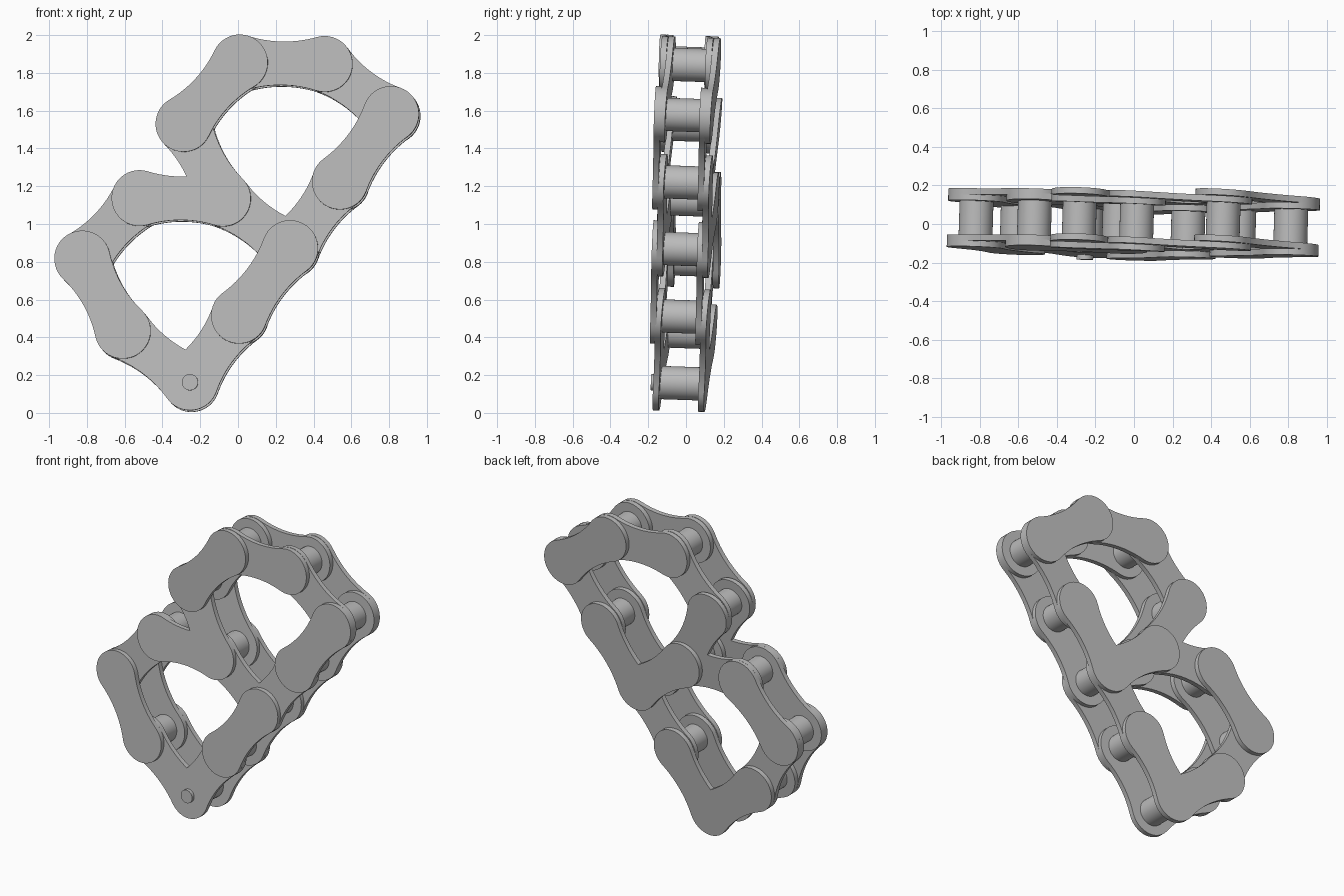
import bpy, bmesh, math
from mathutils import Vector, Matrix

if "Cube" in bpy.data.objects:
    bpy.data.objects.remove(bpy.data.objects["Cube"])

steel = bpy.data.materials.new("grey steel")
steel.use_nodes = True
steel.diffuse_color = (0.5, 0.5, 0.5, 1)
steel.node_tree.nodes["Principled BSDF"].inputs["Base Color"].default_value = (0.5, 0.5, 0.5, 1)

END_R, WAIST, THICK = 0.148, 0.115, 0.032
ROLLER_R, PIN_R = 0.088, 0.043
AXIS = Vector((0.03, 1, -0.035))          # slightly leaning pin direction
INNER, MID, OUTER = 0.104, 0.12, 0.136    # plate layers, measured from the centre

# Joint centres (x, depth, z), walking round the outline
JOINTS = [Vector(p) for p in (
    (-0.25, -0.027, 0.157), (0.01, -0.032, 0.51), (0.28, -0.025, 0.867),
    (0.544, -0.02, 1.22), (0.814, -0.013, 1.577), (0.463, 0.022, 1.842),
    (0.014, 0.015, 1.85), (-0.284, 0.025, 1.525), (-0.076, 0.012, 1.13),
    (-0.517, 0.028, 1.132), (-0.82, 0.028, 0.812), (-0.606, 0.0, 0.43))]


def finish(name, bm):
    bmesh.ops.recalc_face_normals(bm, faces=bm.faces)
    mesh = bpy.data.meshes.new(name)
    bm.to_mesh(mesh)
    bm.free()
    mesh.materials.append(steel)
    obj = bpy.data.objects.new(name, mesh)
    bpy.context.collection.objects.link(obj)
    bpy.ops.object.select_all(action="DESELECT")
    obj.select_set(True)
    bpy.context.view_layer.objects.active = obj
    bpy.ops.object.shade_smooth_by_angle(angle=math.radians(35))


def arc(start, end, n):
    return [start + (end - start) * i / n for i in range(n + 1)]


def link_outline(a, b):
    """Waisted link outline between two joints, flat in x and z."""
    u = Vector((b.x - a.x, 0, b.z - a.z))
    half = u.length / 2
    u.normalize()
    v = Vector((-u.z, 0, u.x))
    big = (half ** 2 + WAIST ** 2 - END_R ** 2) / (2 * (END_R - WAIST))
    th = math.asin(half / (END_R + big))
    pts = [(big * math.sin(t), WAIST + big - big * math.cos(t)) for t in arc(-th, th, 12)]
    q = math.pi / 2 + th
    pts += [(half + END_R * math.cos(t), END_R * math.sin(t)) for t in arc(q, -q, 26)[1:-1]]
    pts += [(-x, -y) for x, y in pts]
    mid = Vector(((a.x + b.x) / 2, 0, (a.z + b.z) / 2))
    return [mid + u * x + v * y for x, y in pts]


def plate(name, side, joints, layers):
    """Straight plate over two joints, or a bent one over three."""
    c = [JOINTS[j] + AXIS * side * d for j, d in zip(joints, layers)]
    bm = bmesh.new()
    corner = c[1]
    for i in range(len(c) - 1):
        face = bm.faces.new([bm.verts.new(p) for p in link_outline(c[i], c[i + 1])])
        if len(c) == 3:
            # trim each arm at the mitre so the two join cleanly
            arms = [(p - corner) * Vector((1, 0, 1)).length for p in (c[0], c[2])]
            arms = [Vector((p.x, 0, p.z)).normalized() for p in arms]
            keep = (arms[i] - arms[1 - i]).normalized()
            bmesh.ops.bisect_plane(
                bm, geom=list(face.verts) + list(face.edges) + [face],
                plane_co=(corner.x, 0, corner.z), plane_no=keep, clear_inner=True)
    bmesh.ops.remove_doubles(bm, verts=bm.verts, dist=0.0005)
    # lay the flat outline on the plane through the joints
    if len(c) == 2:
        d = c[1] - c[0]
        px, pz = -d.z, d.x
        c.append(c[0] + Vector((px, -AXIS.x * px - AXIS.z * pz, pz)))
    n = (c[1] - c[0]).cross(c[2] - c[0])
    for v in bm.verts:
        v.co.y = c[0].y - (n.x * (v.co.x - c[0].x) + n.z * (v.co.z - c[0].z)) / n.y
        v.co -= AXIS * THICK / 2
    ext = bmesh.ops.extrude_face_region(bm, geom=list(bm.faces), use_keep_orig=True)
    for g in ext["geom"]:
        if isinstance(g, bmesh.types.BMVert):
            g.co += AXIS * THICK
    finish(name, bm)


def rod(name, centre, radius, y0, y1):
    bm = bmesh.new()
    turn = AXIS.to_track_quat("Z", "Y").to_matrix().to_4x4()
    where = Matrix.Translation(centre + AXIS * (y0 + y1) / 2)
    bmesh.ops.create_cone(bm, cap_ends=True, segments=40, radius1=radius,
                          radius2=radius, depth=y1 - y0, matrix=where @ turn)
    finish(name, bm)


# Front plates
I, M, O = INNER, MID, OUTER
for k, (joints, layers) in enumerate([
        ((11, 0, 1), (I, M, I)), ((1, 2), (O, O)), ((8, 2, 3), (I, I, I)),
        ((3, 4), (O, O)), ((4, 5), (I, I)), ((5, 6), (O, I)), ((6, 7), (O, O)),
        ((9, 8, 7), (O, O, I)), ((9, 10), (I, I)), ((10, 11), (O, O))]):
    plate(f"front_plate_{k + 1}", -1, joints, layers)

# Back plates
for k, (joints, layers) in enumerate([
        ((11, 0, 1), (O, M, O)), ((1, 2), (I, I)), ((8, 2, 3), (O, O, O)),
        ((3, 4), (I, I)), ((4, 5), (O, O)), ((5, 6), (I, O)), ((6, 7), (I, I)),
        ((9, 8, 7), (I, I, O)), ((9, 10), (O, O)), ((10, 11), (I, I))]):
    plate(f"back_plate_{k + 1}", 1, joints, layers)

# Rollers between the plates
for k, j in enumerate(JOINTS):
    reach = MID if k == 0 else INNER
    rod(f"roller_{k + 1}", j, ROLLER_R, -reach, reach)

# Exposed pin end at the lowest joint
rod("joining_pin", JOINTS[0], PIN_R, -0.158, -0.1)
